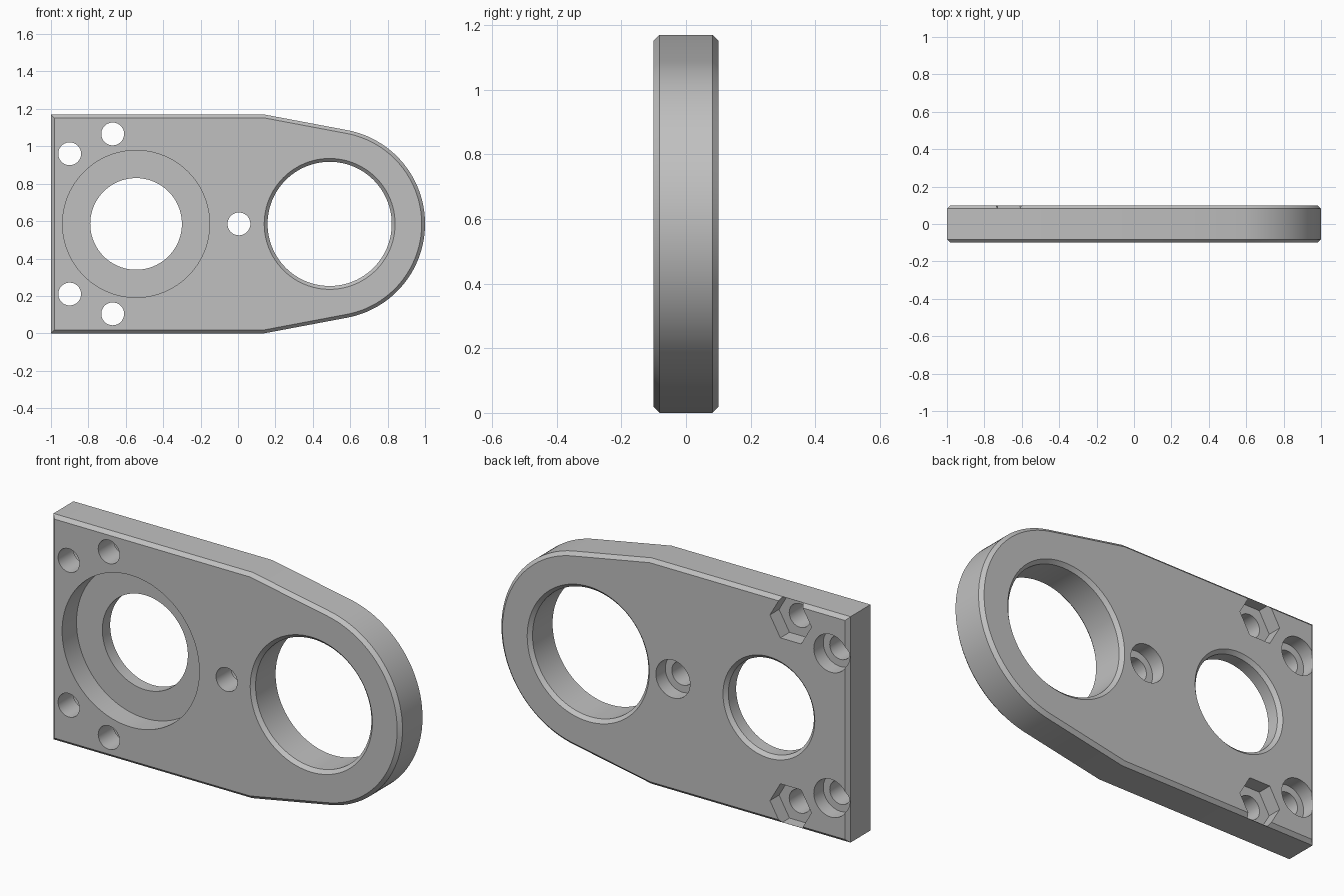
import bpy, bmesh, math
from mathutils import Vector

if "Cube" in bpy.data.objects:
    bpy.data.objects.remove(bpy.data.objects["Cube"], do_unlink=True)

H = 1.17          # plate height
MID = H / 2       # centre line
T = 0.10          # half thickness
CH = 0.018        # edge chamfer
BORE_X, BORE_R, END_R = 0.49, 0.332, 0.51

grey = bpy.data.materials.new("plain grey")
grey.use_nodes = True
color = (0.53, 0.53, 0.53, 1)
grey.diffuse_color = color
grey.node_tree.nodes["Principled BSDF"].inputs["Base Color"].default_value = color


def make_object(name, bm):
    bmesh.ops.recalc_face_normals(bm, faces=bm.faces)
    mesh = bpy.data.meshes.new(name)
    bm.to_mesh(mesh)
    bm.free()
    mesh.materials.append(grey)
    obj = bpy.data.objects.new(name, mesh)
    bpy.context.collection.objects.link(obj)
    return obj


# Plate outline: square end, tapering tangentially into a round end
corner = Vector((0.14 - BORE_X, MID))
tangent = math.atan2(corner.y, corner.x) - math.acos(END_R / corner.length)
N = 64
outline = [(-1, 0), (0.14, 0)]
for i in range(N + 1):
    a = -tangent + 2 * tangent * i / N
    outline.append((BORE_X + END_R * math.cos(a), MID + END_R * math.sin(a)))
outline += [(0.14, H), (-1, H)]

bm = bmesh.new()
front = bm.faces.new([bm.verts.new((x, -T, z)) for x, z in outline])
ext = bmesh.ops.extrude_face_region(bm, geom=[front])
bmesh.ops.translate(bm, vec=(0, 2 * T, 0),
                    verts=[v for v in ext["geom"] if isinstance(v, bmesh.types.BMVert)])
bmesh.ops.recalc_face_normals(bm, faces=bm.faces)
rims = [e for e in bm.edges if abs(e.verts[0].co.y - e.verts[1].co.y) < 1e-5]
bmesh.ops.bevel(bm, geom=rims, offset=CH, segments=1, profile=0.5, affect='EDGES')
plate = make_object("mounting_plate", bm)


def cut(x, z, profile, sides):
    """Cut a hole turned from (radius, y) points, listed front to back."""
    bm = bmesh.new()
    rings = []
    for r, y in profile:
        rings.append([bm.verts.new((x + r * math.cos(math.tau * i / sides), y,
                                    z + r * math.sin(math.tau * i / sides)))
                      for i in range(sides)])
    for a, b in zip(rings, rings[1:]):
        for i in range(sides):
            j = (i + 1) % sides
            bm.faces.new((a[i], a[j], b[j], b[i]))
    bm.faces.new(rings[0])
    bm.faces.new(rings[-1])
    cutter = make_object("hole_cutter", bm)
    cutter.hide_render = True
    mod = plate.modifiers.new("hole", 'BOOLEAN')
    mod.operation = 'DIFFERENCE'
    mod.solver = 'EXACT'
    mod.object = cutter
    bpy.context.view_layer.objects.active = plate
    bpy.ops.object.modifier_apply(modifier=mod.name)
    bpy.data.objects.remove(cutter, do_unlink=True)


E = 0.02  # overshoot beyond the faces

# Large bore, chamfered on both faces
cut(BORE_X, MID, [(BORE_R + CH + E, -T - E), (BORE_R, -T + CH),
                  (BORE_R, T - CH), (BORE_R + CH + E, T + E)], 96)

# Recessed bore: front counterbore, back chamfer
cut(-0.545, MID, [(0.393, -T - E), (0.393, 0.018), (0.245, 0.018),
                  (0.245, T - CH), (0.245 + CH + E, T + E)], 96)

# Screw holes with round counterbores in the back
SCREW = 0.061
for x, z in ((0.005, MID), (-0.9, MID + 0.375), (-0.9, MID - 0.375)):
    cut(x, z, [(SCREW, -T - E), (SCREW, 0.022), (0.098, 0.022), (0.098, T + E)], 48)

# Screw holes with hexagonal nut pockets in the back
for z in (MID + 0.481, MID - 0.481):
    cut(-0.67, z, [(SCREW, -T - E), (SCREW, T + E)], 48)
    cut(-0.67, z, [(0.119, 0.025), (0.119, T + E)], 6)

bpy.ops.object.select_all(action='DESELECT')
plate.select_set(True)
bpy.context.view_layer.objects.active = plate
bpy.ops.object.shade_smooth_by_angle(angle=math.radians(25))
